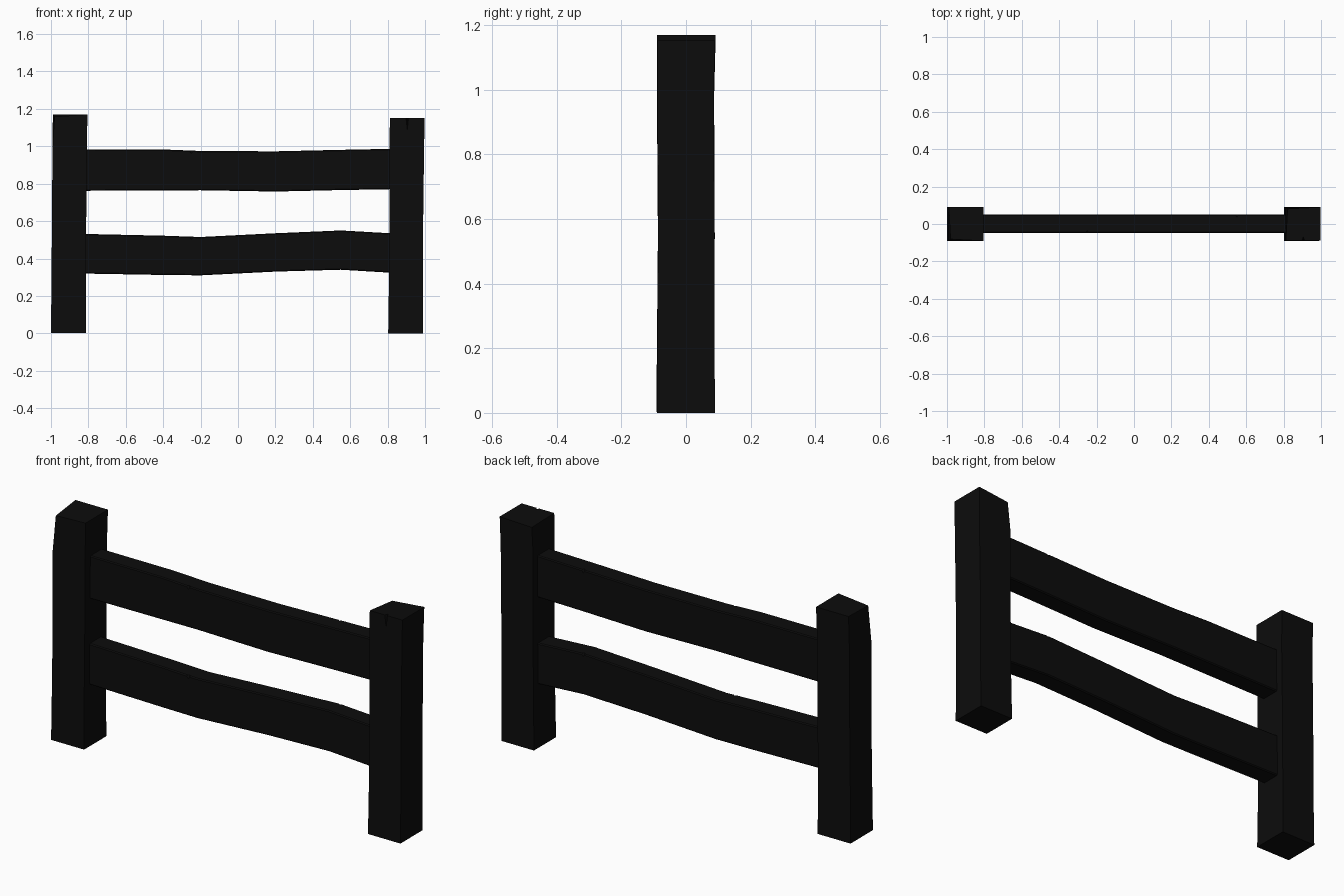
import bpy, bmesh
from mathutils import Vector, Matrix

if "Cube" in bpy.data.objects:
    bpy.data.objects.remove(bpy.data.objects["Cube"])

wood = bpy.data.materials.new("charred black wood")
wood.diffuse_color = (0.0037, 0.0037, 0.0037, 1)
wood.use_nodes = True
wood.node_tree.nodes["Principled BSDF"].inputs["Base Color"].default_value = wood.diffuse_color


def make_object(name, bm):
    bmesh.ops.recalc_face_normals(bm, faces=bm.faces)
    me = bpy.data.meshes.new(name)
    bm.to_mesh(me)
    bm.free()
    ob = bpy.data.objects.new(name, me)
    bpy.context.collection.objects.link(ob)
    me.materials.append(wood)
    return ob


def loft(name, rings):
    """Skin a list of four-corner sections and cap both ends."""
    bm = bmesh.new()
    loops = [[bm.verts.new(p) for p in ring] for ring in rings]
    for a, b in zip(loops, loops[1:]):
        for i in range(4):
            j = (i + 1) % 4
            bm.faces.new((a[i], a[j], b[j], b[i]))
    bm.faces.new(loops[0])
    bm.faces.new(loops[-1])
    return make_object(name, bm)


def crack(ob, pos, size):
    """Cut a small diamond-shaped split into the wood."""
    bm = bmesh.new()
    bmesh.ops.create_uvsphere(bm, u_segments=4, v_segments=2, radius=1,
                              matrix=Matrix.Translation(pos) @ Matrix.Diagonal((*size, 1)))
    cutter = make_object("crack_cutter", bm)
    cutter.hide_render = True
    cutter.hide_set(True)
    mod = ob.modifiers.new("crack", 'BOOLEAN')
    mod.operation = 'DIFFERENCE'
    mod.solver = 'EXACT'
    mod.object = cutter


def post(name, sections, chip):
    """sections: z, x0, x1, y0, y1; chip: top corner index pulled inward."""
    rings = [[Vector((x0, y0, z)), Vector((x1, y0, z)), Vector((x1, y1, z)), Vector((x0, y1, z))]
             for z, x0, x1, y0, y1 in sections]
    top = rings[-1]
    middle = sum(top, Vector()) / 4
    top[chip] += (middle - top[chip]) * 0.1
    top[chip].z -= 0.012
    return loft(name, rings)


# Posts, slightly leaning and uneven
post("left_post", [
    (0.003, -1.0, -0.812, -0.092, 0.09), (0.2, -0.998, -0.814, -0.09, 0.088),
    (0.55, -0.995, -0.812, -0.087, 0.089), (0.98, -0.992, -0.808, -0.09, 0.087),
    (1.17, -0.99, -0.805, -0.09, 0.092)], 0)
right_post = post("right_post", [
    (0, 0.803, 0.988, -0.09, 0.09), (0.2, 0.806, 0.989, -0.088, 0.088),
    (0.6, 0.81, 0.99, -0.087, 0.088), (1.0, 0.81, 0.995, -0.088, 0.086),
    (1.152, 0.812, 0.998, -0.088, 0.09)], 3)
crack(right_post, (0.905, -0.09, 1.152), (0.008, 0.02, 0.07))


# Wavy rails: x, bottom z, top z
def rail(name, sections):
    rings = [[Vector((x, -0.047, lo)), Vector((x, 0.05, lo)),
              Vector((x, 0.05, hi)), Vector((x, -0.047, hi))] for x, lo, hi in sections]
    ob = loft(name, rings)
    bev = ob.modifiers.new("worn edges", 'BEVEL')
    bev.width = 0.005
    bev.segments = 1
    for x, y, hi in ((0.55, 0.05, sections[-2][2]), (-0.25, -0.047, sections[2][2])):
        crack(ob, (x, y, hi), (0.012, 0.014, 0.014))
    return ob


rail("upper_rail", [
    (-0.85, 0.762, 0.984), (-0.4, 0.764, 0.983), (-0.2, 0.765, 0.975),
    (0.2, 0.758, 0.973), (0.55, 0.766, 0.981), (0.85, 0.771, 0.987)])
rail("lower_rail", [
    (-0.85, 0.32, 0.532), (-0.4, 0.312, 0.522), (-0.2, 0.31, 0.515),
    (0.2, 0.33, 0.535), (0.55, 0.34, 0.55), (0.85, 0.322, 0.533)])
